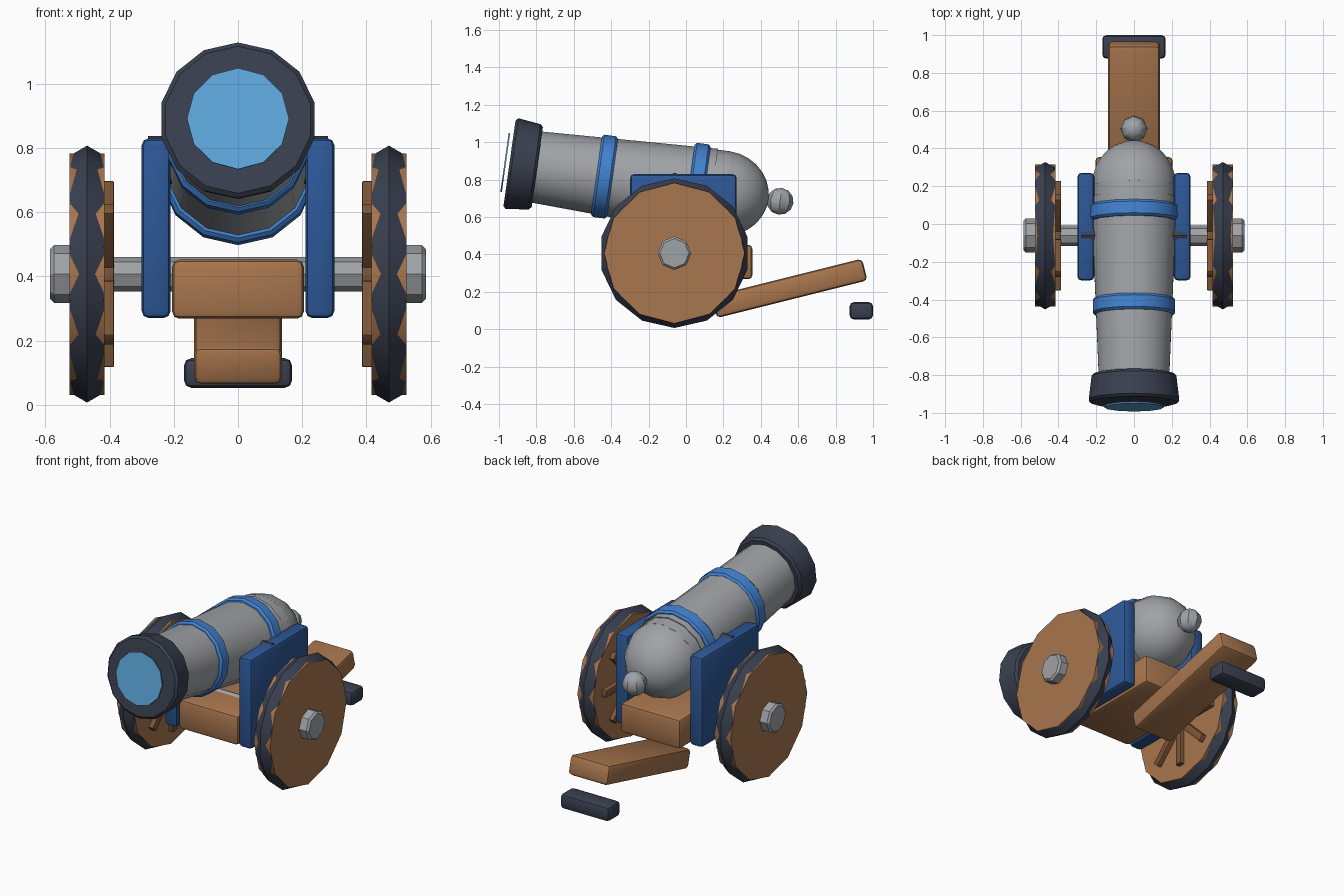
import bpy, bmesh
from math import sin, cos, pi, radians
from mathutils import Vector, Matrix

cube = bpy.data.objects.get("Cube")
if cube:
    bpy.data.objects.remove(cube, do_unlink=True)


def material(name, *rgb):
    """Flat colour given as 0-255 display values, stored as linear."""
    lin = [((c / 255 + 0.055) / 1.055) ** 2.4 for c in rgb] + [1]
    m = bpy.data.materials.new(name)
    m.use_nodes = True
    m.diffuse_color = lin
    m.node_tree.nodes["Principled BSDF"].inputs["Base Color"].default_value = lin
    return m


STEEL = material("steel grey", 160, 163, 167)
DARK = material("dark iron", 58, 64, 80)
BAND = material("bright blue", 66, 130, 208)
CHEEK = material("deep blue", 45, 88, 152)
GLOW = material("sky blue", 95, 168, 222)
WOOD = material("tan wood", 168, 118, 78)
SPOKE = material("brown wood", 125, 86, 56)


def finish(bm, name, mat, loc=(0, 0, 0), tilt=0):
    bmesh.ops.recalc_face_normals(bm, faces=bm.faces)
    me = bpy.data.meshes.new(name)
    bm.to_mesh(me)
    bm.free()
    ob = bpy.data.objects.new(name, me)
    me.materials.append(mat)
    ob.location = loc
    ob.rotation_euler.x = radians(tilt)
    bpy.context.collection.objects.link(ob)
    bpy.ops.object.select_all(action='DESELECT')
    ob.select_set(True)
    bpy.context.view_layer.objects.active = ob
    bpy.ops.object.shade_smooth_by_angle(angle=radians(32))
    return ob


def lathe(name, mat, profile, sides, axis, loc, tilt=0, ring=False):
    """Turn (along, radius) points round the X or Y axis, a corner on top."""
    bm = bmesh.new()
    rows = []
    for a, r in profile:
        row = []
        for i in range(sides):
            t = 2 * pi * i / sides
            side, up = r * sin(t), r * cos(t)
            row.append(bm.verts.new((a, side, up) if axis == 'X' else (side, a, up)))
        rows.append(row)
    pairs = list(zip(rows, rows[1:]))
    if ring:
        pairs.append((rows[-1], rows[0]))
    else:
        bm.faces.new(rows[0])
        bm.faces.new(rows[-1])
    for p, q in pairs:
        for i in range(sides):
            j = (i + 1) % sides
            bm.faces.new((p[i], p[j], q[j], q[i]))
    return finish(bm, name, mat, loc, tilt)


def drum(a, b, r0, r1, bev):
    """Profile of a capped drum with chamfered rims."""
    return [(a, r0 - bev), (a + bev, r0), (b - bev, r1), (b, r1 - bev)]


def box(name, mat, size, loc, tilt=0, bev=0.022):
    bm = bmesh.new()
    bmesh.ops.create_cube(bm, size=1)
    bmesh.ops.scale(bm, vec=Vector(size), verts=bm.verts)
    if bev:
        bmesh.ops.bevel(bm, geom=bm.edges[:], offset=bev, segments=2,
                        profile=0.5, affect='EDGES')
    return finish(bm, name, mat, loc, tilt)


# Barrel: everything here shares one tilted axis
PIVOT, TILT = (0, 0, 0.755), -8


def barrel_part(name, mat, profile, sides=14, ring=False):
    return lathe(name, mat, profile, sides, 'Y', PIVOT, TILT, ring)


barrel_part("barrel", STEEL, [(-0.85, 0.19), (0.14, 0.232)])
barrel_part("breech_collar", STEEL, [(0.1, 0.226), (0.21, 0.228)])
dome = [(0.2 + 0.245 * sin(t), 0.228 * cos(t))
        for t in (i * pi / 14 for i in range(7))]
barrel_part("breech_dome", STEEL, dome + [(0.446, 0.01)])
barrel_part("muzzle_ring", DARK, drum(-0.953, -0.803, 0.245, 0.23, 0.014))
barrel_part("muzzle_plate", GLOW, [(-0.98, 0.159), (-0.972, 0.159)], 12)
for name, start, r in (("front_band", -0.483, 0.222), ("rear_band", 0.014, 0.248)):
    barrel_part(name, BAND, [(start, 0.18)] + drum(start, start + 0.086, r, r, 0.012)
                + [(start + 0.086, 0.18)], ring=True)

# Rear knob
bm = bmesh.new()
bmesh.ops.create_uvsphere(bm, u_segments=8, v_segments=6, radius=0.072)
bmesh.ops.translate(bm, verts=bm.verts, vec=(0, 0.508, 0))
finish(bm, "breech_knob", STEEL, PIVOT, TILT)

# Carriage
box("bed", WOOD, (0.41, 0.65, 0.184), (0, 0.03, 0.36))
box("trail", WOOD, (0.274, 0.83, 0.12), (0, 0.553, 0.219), 14)
box("trail_foot", DARK, (0.336, 0.125, 0.092), (0, 0.9375, 0.099))
lathe("trunnion", DARK, [(-0.28, 0.075), (0.28, 0.075)], 8, 'X', (0, -0.06, 0.762))

# Axle, cheeks and wheels
HUB = Vector((0, -0.062, 0.407))
lathe("axle", STEEL, [(-0.5, 0.054), (0.5, 0.054)], 8, 'X', HUB)
tyre = [(0.061 * sin(t), 0.339 + 0.061 * cos(t))
        for t in (i * pi / 3 for i in range(6))]

for side, s in (("left", 1), ("right", -1)):
    box(side + "_cheek", CHEEK, (0.09, 0.57, 0.56), (s * 0.255, -0.014, 0.55))
    centre = HUB + Vector((s * 0.47, 0, 0))
    lathe(side + "_tyre", DARK, tyre, 14, 'X', centre, ring=True)
    lathe(side + "_wheel_disc", WOOD, [(-0.055, 0.376), (0.055, 0.376)], 12, 'X', centre)
    cap = lathe(side + "_hub_cap", STEEL, drum(-0.055, 0.055, 0.09, 0.09, 0.012),
                8, 'X', HUB + Vector((s * 0.53, 0, 0)))
    # Four bars crossing at the hub make eight spokes on the inner face
    for k in range(4):
        box(f"{side}_spoke_{k + 1}", SPOKE, (0.06, 0.045, 0.58),
            HUB + Vector((s * 0.416, 0, 0)), 45 * k, bev=0.005)
